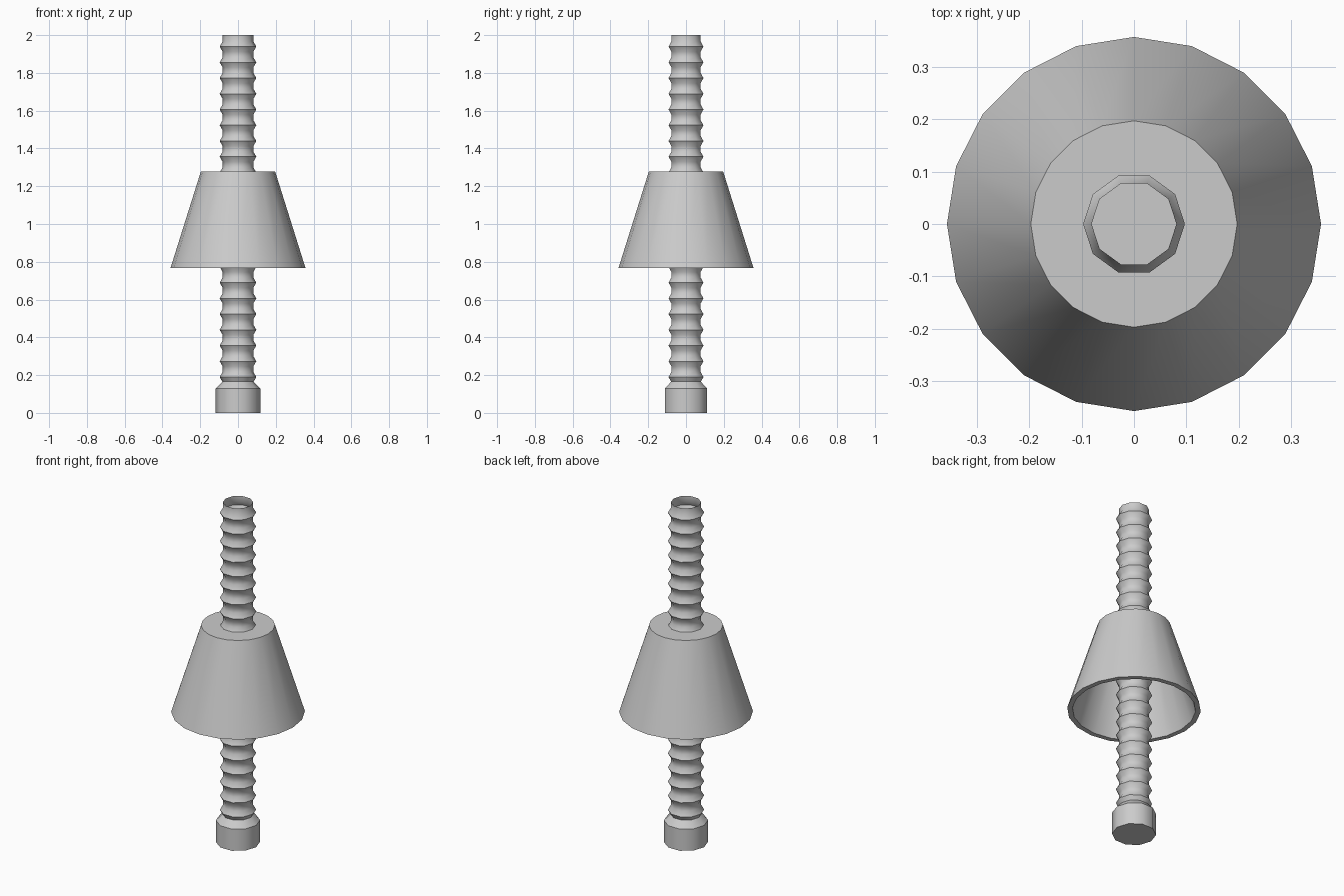
import bpy, bmesh
from math import pi, cos, sin, radians

if "Cube" in bpy.data.objects:
    bpy.data.objects.remove(bpy.data.objects["Cube"])


def lathe(name, profile, sides, cap_first=False, cap_last=False):
    """Revolve (radius, z) points around z, optionally closing the ends."""
    bm = bmesh.new()
    rings = [[bm.verts.new((r * cos(2 * pi * i / sides), r * sin(2 * pi * i / sides), z))
              for i in range(sides)] for r, z in profile]
    for a, b in zip(rings, rings[1:]):
        for i in range(sides):
            j = (i + 1) % sides
            bm.faces.new((a[i], a[j], b[j], b[i]))
    if cap_first:
        bm.faces.new(rings[0][::-1])
    if cap_last:
        bm.faces.new(rings[-1])
    mesh = bpy.data.meshes.new(name)
    bm.to_mesh(mesh)
    bm.free()
    obj = bpy.data.objects.new(name, mesh)
    bpy.context.collection.objects.link(obj)
    bpy.ops.object.select_all(action='DESELECT')
    obj.select_set(True)
    bpy.context.view_layer.objects.active = obj
    bpy.ops.object.shade_smooth_by_angle(angle=radians(40))
    return obj


# Corrugated tube with its wide foot collar, open at the top
VALLEY, RIDGE, STEP = 0.081, 0.097, 0.0833
tube = [(0.118, 0), (0.118, 0.128), (0.083, 0.165)]
for k in range(22):
    z = 0.19 + k * STEP
    tube.append((RIDGE, z))
    if k < 21:
        tube += [(VALLEY, z + 0.33 * STEP), (VALLEY, z + 0.67 * STEP)]
tube += [(VALLEY, 1.967), (VALLEY, 2.0)]
lathe("corrugated_tube", tube, 10, cap_first=True)

# Hollow conical shade, open underneath
shade = [(0.182, 1.25), (0.329, 0.768), (0.357, 0.768), (0.197, 1.277)]
outer = lathe("conical_shade", shade, 20, cap_first=True, cap_last=True)

# Make the inner ceiling and walls face the hollow
bm = bmesh.new()
bm.from_mesh(outer.data)
bmesh.ops.recalc_face_normals(bm, faces=bm.faces)
bm.to_mesh(outer.data)
bm.free()
